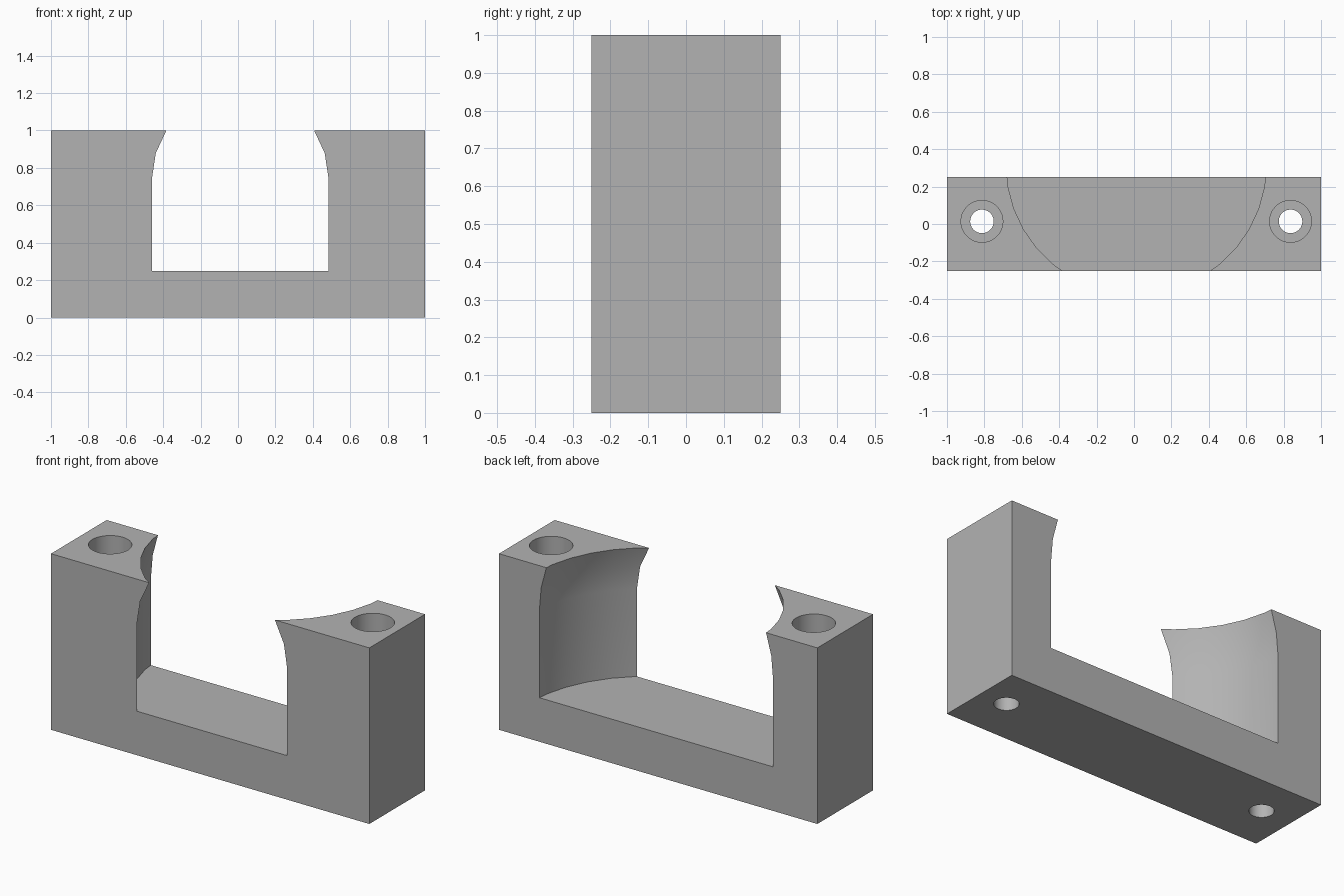
import bpy
import bmesh
from math import sin, cos, radians, tau
from mathutils import Vector

if "Cube" in bpy.data.objects:
    bpy.data.objects.remove(bpy.data.objects["Cube"], do_unlink=True)

grey = bpy.data.materials.new("plain grey")
grey.use_nodes = True
colour = (0.45, 0.45, 0.45, 1)
grey.diffuse_color = colour
grey.node_tree.nodes["Principled BSDF"].inputs["Base Color"].default_value = colour


def add_object(name, bm):
    mesh = bpy.data.meshes.new(name)
    bm.to_mesh(mesh)
    bm.free()
    obj = bpy.data.objects.new(name, mesh)
    bpy.context.collection.objects.link(obj)
    mesh.materials.append(grey)
    return obj


def revolve(name, profile, x, y, steps):
    """Closed solid from a radius/height profile that starts and ends on the axis."""
    bm = bmesh.new()
    verts = [bm.verts.new((x + r, y, z)) for r, z in profile]
    edges = [bm.edges.new(pair) for pair in zip(verts, verts[1:])]
    bmesh.ops.spin(bm, geom=verts + edges, cent=Vector((x, y, 0)),
                   axis=Vector((0, 0, 1)), angle=tau, steps=steps)
    bmesh.ops.remove_doubles(bm, verts=bm.verts[:], dist=1e-4)
    bmesh.ops.recalc_face_normals(bm, faces=bm.faces[:])
    obj = add_object(name, bm)
    obj.hide_render = True
    return obj


# Solid block
bm = bmesh.new()
bmesh.ops.create_cube(bm, size=1)
bmesh.ops.scale(bm, vec=(2, 0.5, 1), verts=bm.verts[:])
bmesh.ops.translate(bm, vec=(0, 0, 0.5), verts=bm.verts[:])
bracket = add_object("cradle_bracket", bm)

# Round pocket: upright cylinder with a domed top, open at front and back
offset, radius, floor, spring = 0.012, 0.74, 0.25, 0.75
dome = [(radius * cos(radians(a)), spring + radius * sin(radians(a)))
        for a in range(0, 90, 10)]
pocket = [(0, floor), (radius, floor)] + dome + [(0, spring + radius)]
cutters = [revolve("pocket_cutter", pocket, offset, 0.32, 36)]

# Counterbored screw holes
bore = [(0, -0.1), (0.063, -0.1), (0.063, 0.25),
        (0.112, 0.25), (0.112, 1.1), (0, 1.1)]
for side, name in ((-1, "right_hole_cutter"), (1, "left_hole_cutter")):
    cutters.append(revolve(name, bore, offset + side * 0.825, 0.014, 36))

# Cut the block and discard the cutters
bpy.context.view_layer.objects.active = bracket
for cutter in cutters:
    mod = bracket.modifiers.new(cutter.name, "BOOLEAN")
    mod.operation = "DIFFERENCE"
    mod.solver = "EXACT"
    mod.object = cutter
    bpy.ops.object.modifier_apply(modifier=mod.name)
    bpy.data.objects.remove(cutter, do_unlink=True)

# Smooth curved walls, crisp edges
bpy.ops.object.select_all(action="DESELECT")
bracket.select_set(True)
bpy.ops.object.shade_smooth_by_angle(angle=radians(30))
